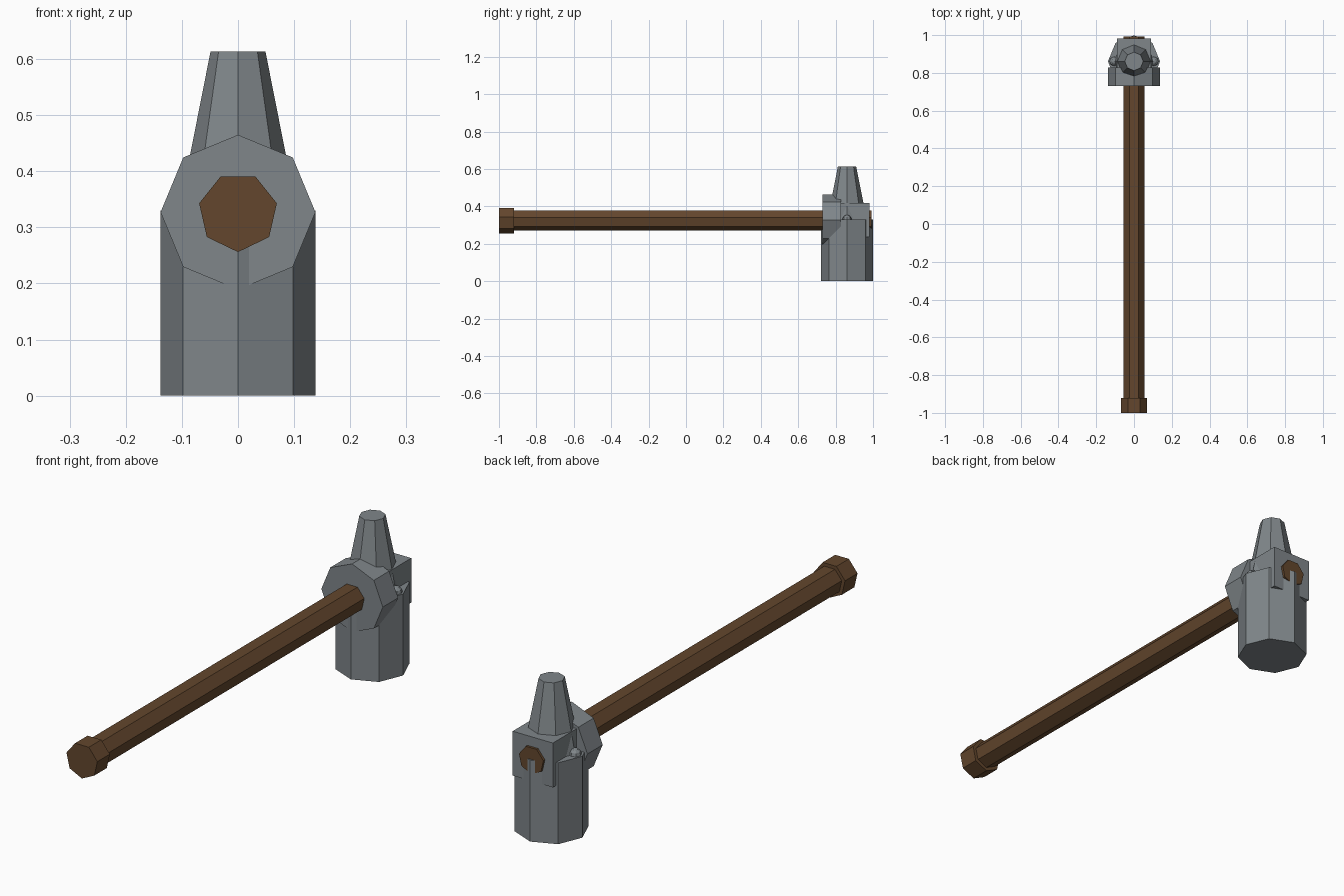
import bpy, bmesh
from math import pi, cos, sin
from mathutils import Vector

cube = bpy.data.objects.get("Cube")
if cube:
    bpy.data.objects.remove(cube, do_unlink=True)


def make_material(name, color):
    m = bpy.data.materials.new(name)
    m.use_nodes = True
    m.diffuse_color = color
    m.node_tree.nodes["Principled BSDF"].inputs["Base Color"].default_value = color
    return m


steel = make_material("grey steel", (0.215, 0.24, 0.255, 1))
wood = make_material("brown wood", (0.125, 0.062, 0.026, 1))

HEAD_Y = 0.861   # centre of the head
EYE_Z = 0.327    # height of the handle axis


def finish(name, bm, mat):
    bmesh.ops.recalc_face_normals(bm, faces=bm.faces)
    mesh = bpy.data.meshes.new(name)
    bm.to_mesh(mesh)
    bm.free()
    mesh.materials.append(mat)
    obj = bpy.data.objects.new(name, mesh)
    bpy.context.collection.objects.link(obj)
    return obj


def prism(name, sides, rings, axis, mat):
    """Capped loft along z (about the head) or y (about the handle); rings are (position, radius).
    The first corner points down or to the front."""
    bm = bmesh.new()
    loops = []
    for pos, r in rings:
        loop = []
        for i in range(sides):
            a = 2 * pi * i / sides
            u, v = r * sin(a), -r * cos(a)
            co = (u, HEAD_Y + v, pos) if axis == "z" else (u, pos, EYE_Z + v)
            loop.append(bm.verts.new(co))
        loops.append(loop)
    for lo, hi in zip(loops, loops[1:]):
        for i in range(sides):
            j = (i + 1) % sides
            bm.faces.new((lo[i], lo[j], hi[j], hi[i]))
    bm.faces.new(loops[0])
    bm.faces.new(loops[-1])
    return finish(name, bm, mat)


# Handle with thicker end knob
prism("handle", 7, [(-0.95, 0.056), (0.992, 0.056)], "y", wood)
prism("handle_knob", 7, [(-1.0, 0.071), (-0.92, 0.071)], "y", wood)

# Hammer head: striking block, front collar and tapered peen
prism("striking_block", 8, [(0, 0.138), (0.33, 0.138)], "z", steel)
prism("collar", 8, [(0.731, 0.138), (0.829, 0.138)], "y", steel)
prism("tapered_peen", 8, [(0.33, 0.105), (0.613, 0.049)], "z", steel)

# Square block at the back of the head
bm = bmesh.new()
bmesh.ops.create_cube(bm, size=1)
bmesh.ops.scale(bm, vec=(0.18, 0.18, 0.18), verts=bm.verts)
bmesh.ops.translate(bm, vec=(0, 0.892, EYE_Z), verts=bm.verts)
finish("rear_block", bm, steel)

# Small rivets on both sides
for side, label in ((1, "left"), (-1, "right")):
    bm = bmesh.new()
    bmesh.ops.create_uvsphere(bm, u_segments=8, v_segments=6, radius=0.025)
    bmesh.ops.translate(bm, vec=Vector((side * 0.105, HEAD_Y, 0.33)), verts=bm.verts)
    finish("rivet_" + label, bm, steel)
